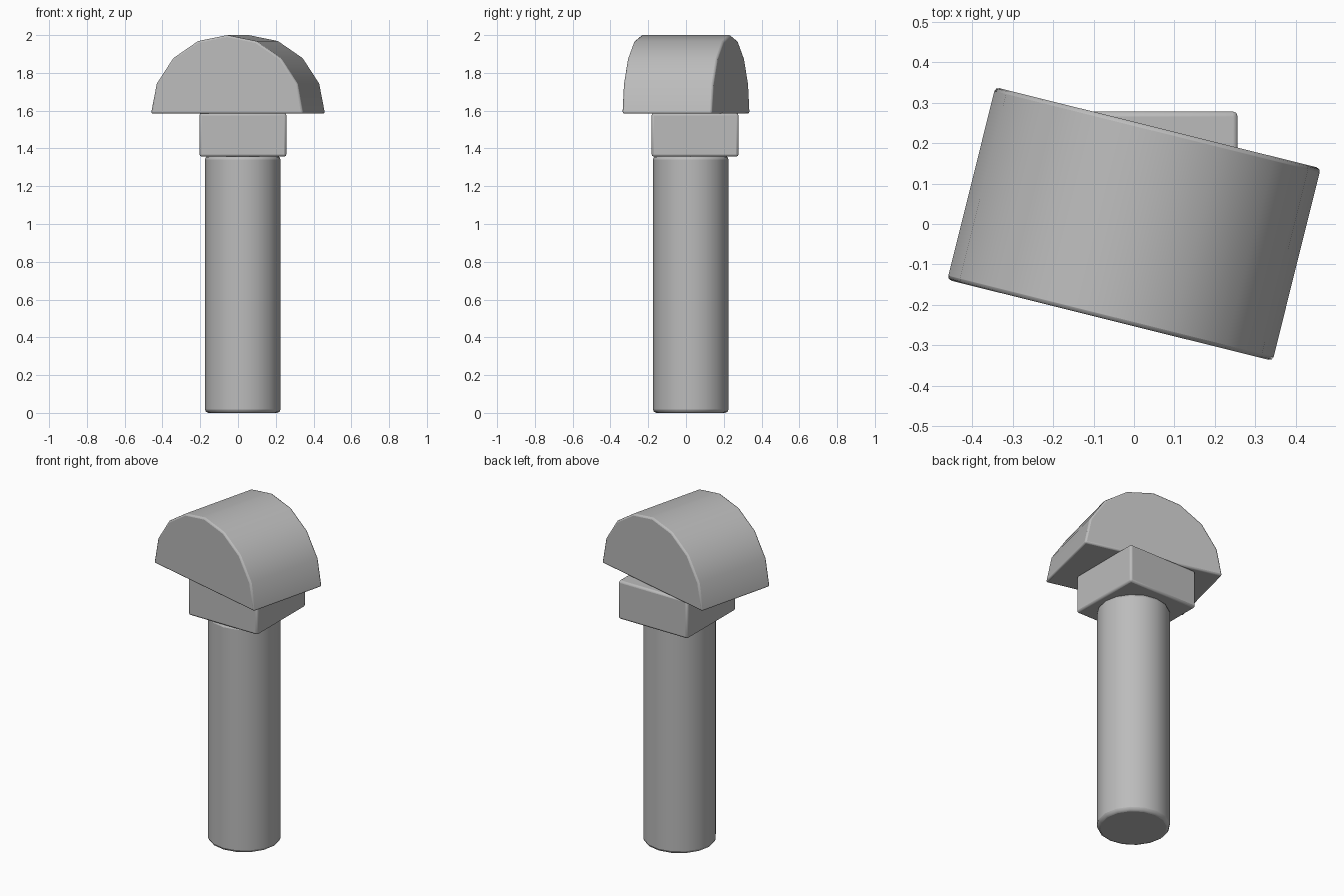
import bpy, bmesh, math
from mathutils import Matrix, Vector

cube = bpy.data.objects.get("Cube")
if cube:
    bpy.data.objects.remove(cube, do_unlink=True)

steel = bpy.data.materials.new("grey_steel")
steel.use_nodes = True
GREY = (0.5, 0.5, 0.5, 1)
steel.diffuse_color = GREY
steel.node_tree.nodes["Principled BSDF"].inputs["Base Color"].default_value = GREY


def finish(name, bm, location, bevel, turn=0):
    """Turn a bmesh into a bevelled, smooth-by-angle object."""
    bmesh.ops.recalc_face_normals(bm, faces=bm.faces)
    mesh = bpy.data.meshes.new(name)
    bm.to_mesh(mesh)
    bm.free()
    mesh.materials.append(steel)
    obj = bpy.data.objects.new(name, mesh)
    bpy.context.collection.objects.link(obj)
    obj.location = location
    obj.rotation_euler.z = math.radians(turn)
    mod = obj.modifiers.new("soft_edges", "BEVEL")
    mod.width = bevel
    mod.segments = 2
    mod.limit_method = "ANGLE"
    mod.angle_limit = math.radians(40)
    bpy.ops.object.select_all(action="DESELECT")
    obj.select_set(True)
    bpy.context.view_layer.objects.active = obj
    bpy.ops.object.shade_smooth_by_angle(angle=math.radians(35))


# Round shaft
bm = bmesh.new()
bmesh.ops.create_cone(bm, cap_ends=True, segments=16, radius1=0.2, radius2=0.2, depth=1.36)
finish("shaft", bm, (0.025, 0.025, 0.68), 0.018)

# Square neck
bm = bmesh.new()
bmesh.ops.create_cube(bm, size=1, matrix=Matrix.Diagonal((0.46, 0.46, 0.23, 1)))
finish("square_neck", bm, (0.026, 0.048, 1.472), 0.012)

# Half-round head, turned slightly against the neck
bm = bmesh.new()
radius, depth, steps = 0.416, 0.49, 8
arc = [bm.verts.new((radius * math.cos(math.pi * i / steps), -depth / 2,
                     radius * math.sin(math.pi * i / steps))) for i in range(steps + 1)]
front = bm.faces.new(arc)
back = bmesh.ops.extrude_face_region(bm, geom=[front], use_keep_orig=True)
bmesh.ops.translate(bm, vec=Vector((0, depth, 0)),
                    verts=[v for v in back["geom"] if isinstance(v, bmesh.types.BMVert)])
finish("half_round_head", bm, (0, 0, 1.584), 0.01, turn=-14)
